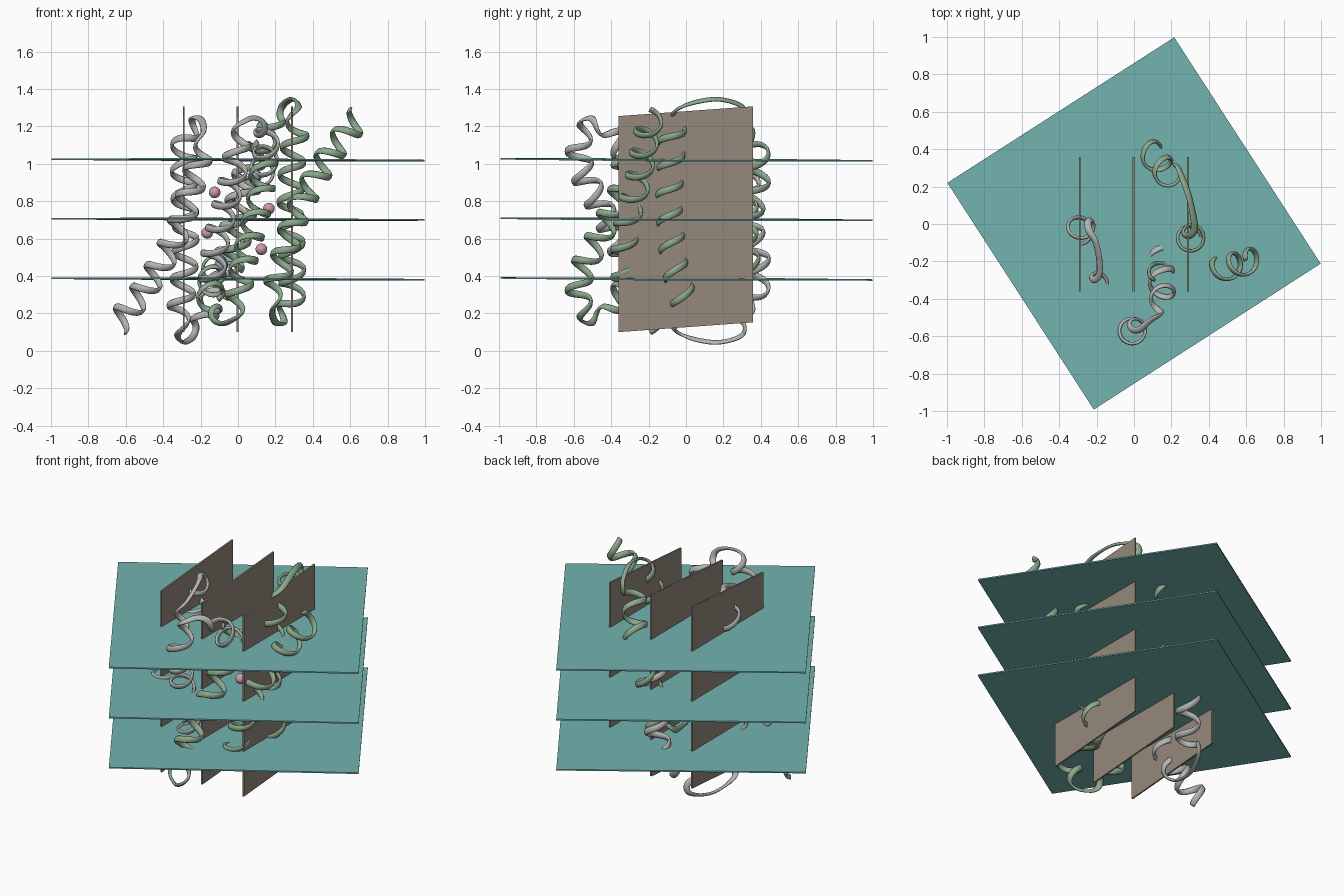
import bpy, bmesh, math
from mathutils import Vector

if "Cube" in bpy.data.objects:
    bpy.data.objects.remove(bpy.data.objects["Cube"])

def material(name, col):
    m = bpy.data.materials.new(name)
    m.diffuse_color = (*col, 1)
    m.use_nodes = True
    m.node_tree.nodes["Principled BSDF"].inputs["Base Color"].default_value = m.diffuse_color
    return m

TEAL = material("teal", (0.17, 0.45, 0.43))
BROWN = material("taupe", (0.30, 0.25, 0.20))
GREEN = material("green", (0.27, 0.40, 0.27))
GREY = material("pale_grey", (0.46, 0.47, 0.45))
PINK = material("pink", (0.62, 0.33, 0.39))
BLUE = material("slate_blue", (0.25, 0.34, 0.43))

def finish(name, bm, mat, smooth):
    bmesh.ops.recalc_face_normals(bm, faces=bm.faces)
    me = bpy.data.meshes.new(name)
    bm.to_mesh(me)
    bm.free()
    me.materials.append(mat)
    ob = bpy.data.objects.new(name, me)
    bpy.context.collection.objects.link(ob)
    for p in me.polygons:
        p.use_smooth = smooth
    return ob

def plate(name, corners, thick, mat):
    """Thin slab from four corners, thickened both ways."""
    bm = bmesh.new()
    t = Vector(thick) / 2
    lo = [bm.verts.new(Vector(c) - t) for c in corners]
    hi = [bm.verts.new(Vector(c) + t) for c in corners]
    bm.faces.new(lo)
    bm.faces.new(hi)
    for i in range(4):
        j = (i + 1) % 4
        bm.faces.new((lo[i], lo[j], hi[j], hi[i]))
    return finish(name, bm, mat, False)

# Horizontal sheets, turned in plan and very slightly tilted
for i, z in enumerate((0.384, 0.703, 1.021)):
    cs = [(x, y, z - 0.0045 * (x + y))
          for x, y in ((0.215, 0.998), (0.998, -0.212), (-0.215, -0.992), (-0.998, 0.22))]
    plate(f"horizontal_sheet_{i + 1}", cs, (0, 0, 0.008), TEAL)

# Upright sheets, sheared so the back is a little higher
for i, x in enumerate((-0.29, -0.002, 0.288)):
    cs = [(x, -0.36, 0.10), (x, 0.357, 0.152), (x, 0.357, 1.307), (x, -0.36, 1.255)]
    plate(f"upright_sheet_{i + 1}", cs, (0.01, 0, 0), BROWN)

def turn(p):
    """Half turn about the y-direction axis between the two chains."""
    return (-p[0], p[1], 1.39 - p[2])

def spline(pts, step=30):
    out = []
    n = len(pts)
    for i in range(n - 1):
        q = [pts[max(0, min(n - 1, i + k))] for k in (-1, 0, 1, 2)]
        for s in range(step):
            t = s / step
            out.append([0.5 * (2 * b + (c - a) * t + (2 * a - 5 * b + 4 * c - d) * t * t
                               + (3 * b - a - 3 * c + d) * t ** 3) for a, b, c, d in zip(*q)])
    out.append(list(pts[-1]))
    return out

def ribbon(name, pts, mat, phase, R=0.066, pitch=0.145, w=0.019, th=0.009):
    """Coiled ribbon: the 4th value of each point fades the coil radius."""
    sp = spline(pts)
    ax = [Vector(p[:3]) for p in sp]
    rad = [max(0.0, min(1.0, p[3])) for p in sp]
    n = None
    path, radial = [], []
    for i, c in enumerate(ax):
        a = (ax[min(i + 1, len(ax) - 1)] - ax[max(i - 1, 0)]).normalized()
        if n is None:
            n = a.orthogonal()
        n = (n - a * n.dot(a)).normalized()
        if i:
            # several sub-steps per axis segment keep the coil smooth
            d = (c - ax[i - 1]).length
            sub = max(1, round(d / 0.007))
        else:
            d, sub = 0, 1
        for s in range(1, sub + 1):
            f = s / sub
            r = rad[i - 1] * (1 - f) + rad[i] * f if i else rad[0]
            phase += 2 * math.pi / pitch * d / sub * r
            v = n * math.cos(phase) + a.cross(n) * math.sin(phase)
            path.append((ax[i - 1].lerp(c, f) if i else c) + v * R * r)
            radial.append(v)
    bm = bmesh.new()
    rings = []
    for i, p in enumerate(path):
        t = (path[min(i + 1, len(path) - 1)] - path[max(i - 1, 0)]).normalized()
        u = (radial[i] - t * radial[i].dot(t)).normalized()
        b = t.cross(u)
        rings.append([bm.verts.new(p + b * w * math.cos(k * math.pi / 4) + u * th * math.sin(k * math.pi / 4))
                      for k in range(8)])
    for r0, r1 in zip(rings, rings[1:]):
        for k in range(8):
            bm.faces.new((r0[k], r0[(k + 1) % 8], r1[(k + 1) % 8], r1[k]))
    bm.faces.new(rings[0])
    bm.faces.new(rings[-1])
    return finish(name, bm, mat, True)

# Axis of one chain: x, y, z, coil amount (1 = helix, 0 = loop)
chain = [
    # slanting outer helix
    (0.65, -0.19, 1.25, 1), (0.50, -0.23, 1.06, 1), (0.40, -0.26, 0.90, 1),
    (0.31, -0.31, 0.72, 1), (0.25, -0.33, 0.52, 1), (0.20, -0.32, 0.34, 0.9),
    # lower loop
    (0.18, -0.25, 0.22, 0.1), (0.21, -0.08, 0.15, 0.1),
    # upright helix
    (0.28, -0.01, 0.24, 1), (0.29, -0.06, 0.45, 1), (0.28, -0.09, 0.75, 1),
    (0.29, -0.08, 1.0, 1), (0.31, -0.07, 1.18, 1),
    # upper loop
    (0.32, 0.0, 1.30, 0.2), (0.29, 0.16, 1.345, 0), (0.23, 0.29, 1.30, 0.2),
    # back helix
    (0.18, 0.27, 1.20, 1), (0.09, 0.38, 1.04, 1), (0.05, 0.37, 0.85, 1),
    (0.0, 0.31, 0.60, 1), (-0.04, 0.32, 0.44, 0.9),
    # break, then short lower helix
    (-0.08, 0.16, 0.42, 0.1), (-0.10, 0.02, 0.48, 0.4), (-0.13, -0.15, 0.43, 1),
    (-0.15, -0.33, 0.32, 1), (-0.14, -0.42, 0.20, 0.8),
    # turn and front helix
    (-0.06, -0.53, 0.16, 0.2), (0.0, -0.57, 0.27, 1), (0.02, -0.56, 0.42, 1),
    (0.07, -0.46, 0.62, 1), (0.12, -0.36, 0.82, 1), (0.14, -0.28, 1.02, 1),
    (0.14, -0.25, 1.10, 0.9),
]
# Phase chosen per chain; the second is the first turned over
first = ribbon("green_ribbon_chain", chain, GREEN, 0.6)
second_mesh = first.data.copy()
for v in second_mesh.vertices:
    v.co = turn(v.co)
second_mesh.materials[0] = GREY
second = bpy.data.objects.new("grey_ribbon_chain", second_mesh)
bpy.context.collection.objects.link(second)

# Small balls held between the coils, in pairs
balls = [("pink_ball", (0.165, -0.21, 0.76), 0.031, PINK),
         ("pink_ball", (0.125, -0.20, 0.543), 0.031, PINK),
         ("blue_ball", (0.09, -0.22, 0.933), 0.037, BLUE)]
for name, c, r, mat in balls:
    for p in (c, turn(c)):
        bm = bmesh.new()
        bmesh.ops.create_uvsphere(bm, u_segments=24, v_segments=14, radius=r)
        bmesh.ops.translate(bm, verts=bm.verts, vec=p)
        finish(name, bm, mat, True)
